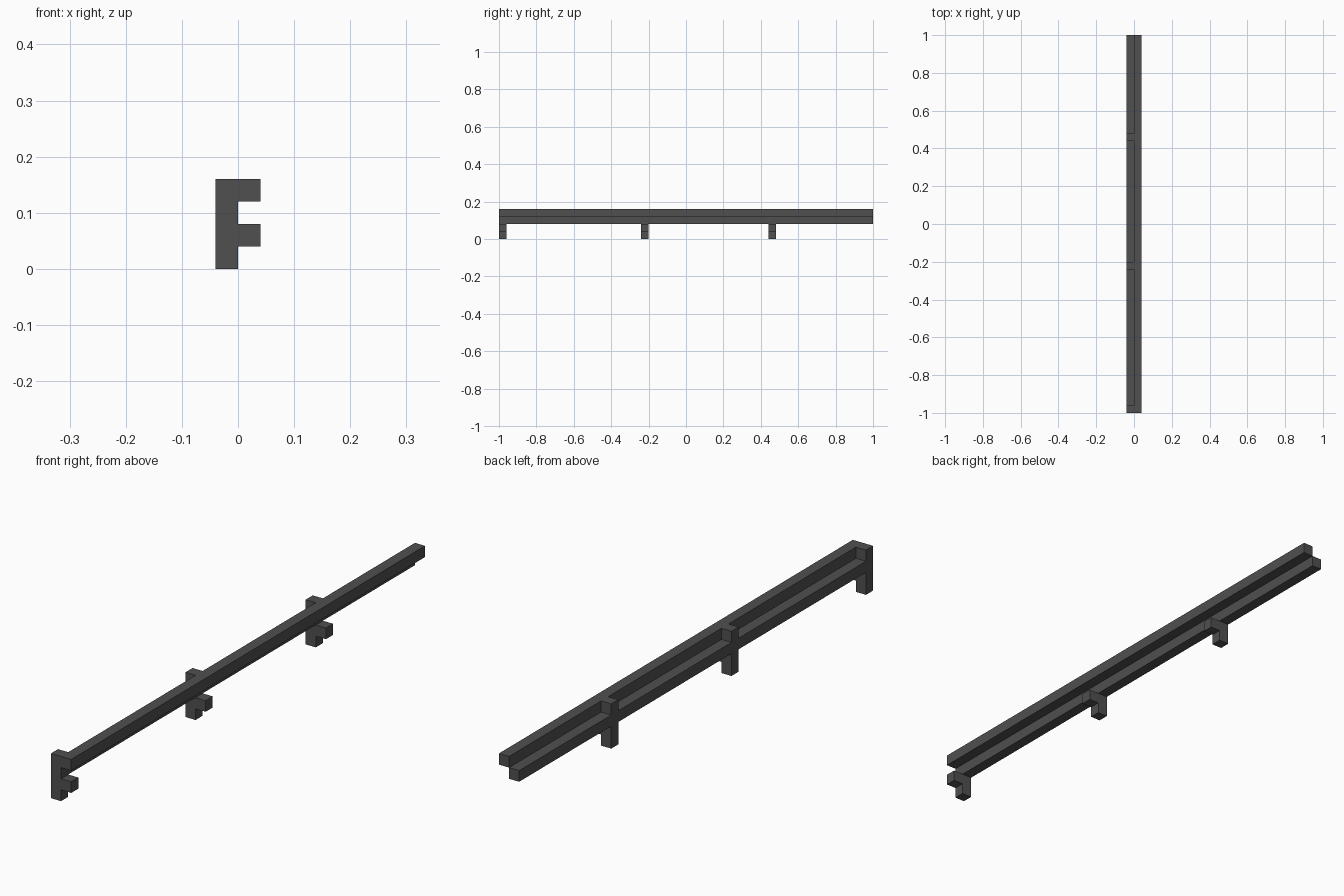
import bpy
import bmesh

if "Cube" in bpy.data.objects:
    bpy.data.objects.remove(bpy.data.objects["Cube"])

U = 0.04  # one square unit of the cross-section

mat = bpy.data.materials.new("dark grey")
mat.diffuse_color = (0.08, 0.08, 0.08, 1.0)
mat.use_nodes = True
mat.node_tree.nodes["Principled BSDF"].inputs["Base Color"].default_value = mat.diffuse_color


def extrude_profile(name, profile, y0, y1):
    """Extrude an x-z profile (in units of U) from y0 to y1."""
    bm = bmesh.new()
    face = bm.faces.new([bm.verts.new((x * U, y0, z * U)) for x, z in profile])
    ret = bmesh.ops.extrude_face_region(bm, geom=[face])
    new_verts = [g for g in ret["geom"] if isinstance(g, bmesh.types.BMVert)]
    bmesh.ops.translate(bm, verts=new_verts, vec=(0, y1 - y0, 0))
    bmesh.ops.recalc_face_normals(bm, faces=bm.faces)
    mesh = bpy.data.meshes.new(name)
    bm.to_mesh(mesh)
    bm.free()
    mesh.materials.append(mat)
    obj = bpy.data.objects.new(name, mesh)
    bpy.context.collection.objects.link(obj)
    return obj


def square(x, z):
    return [(x, z), (x + 1, z), (x + 1, z + 1), (x, z + 1)]


# Upper rail, full length
extrude_profile("upper_rail", square(0, 3), -1, 1)

# Brackets: upright with a peg, and the lower rail running on to the next one
post = [(-1, 0), (0, 0), (0, 1), (1, 1), (1, 2), (0, 2), (0, 4), (-1, 4)]
starts = [-1.0, -0.24, 0.44]
for i, y in enumerate(starts):
    end = starts[i + 1] if i + 1 < len(starts) else 1.0
    extrude_profile(f"bracket_{i + 1}", post, y, y + U)
    extrude_profile(f"lower_rail_{i + 1}", square(-1, 2), y + U, end)
